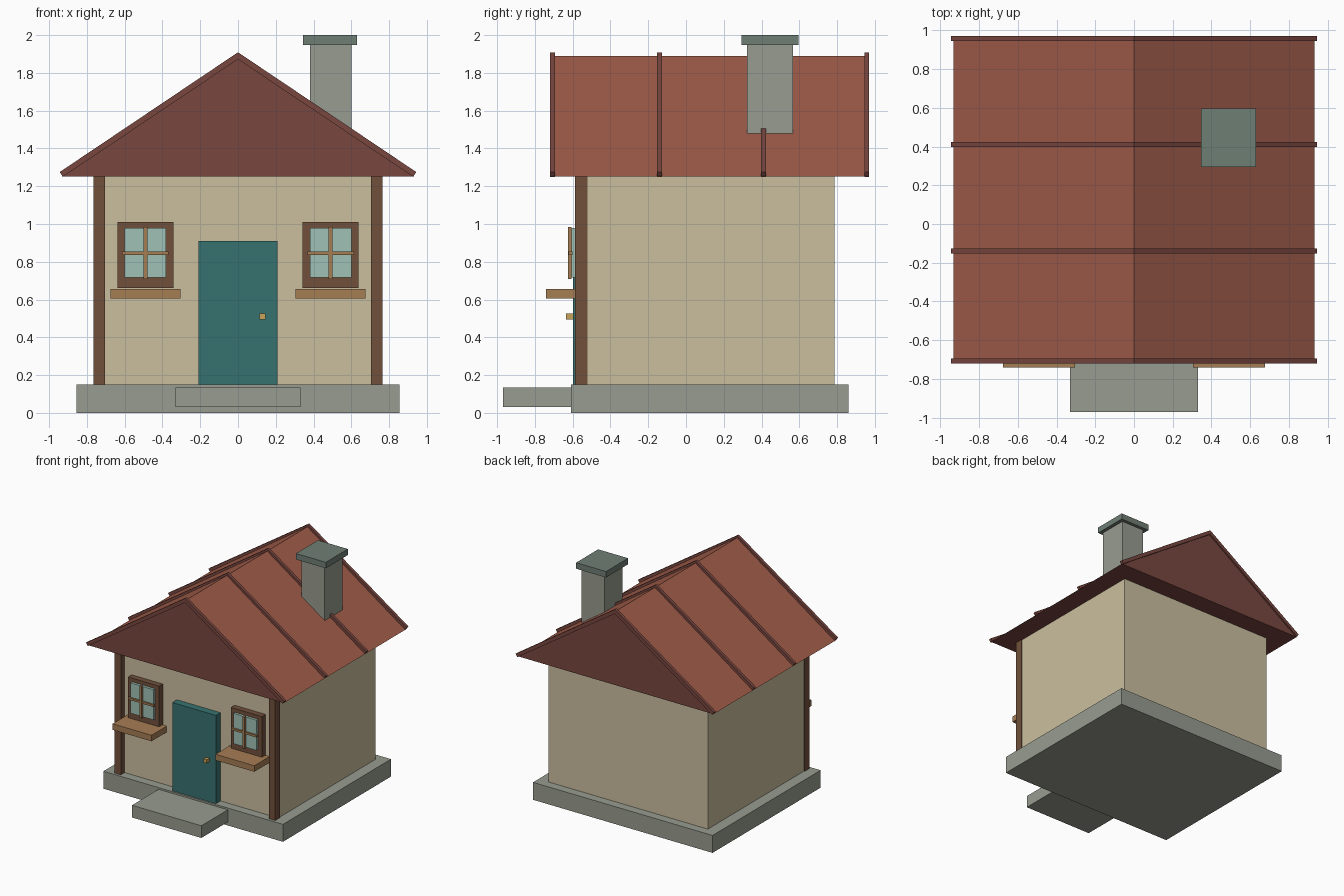
import bpy, bmesh
from mathutils import Vector

if "Cube" in bpy.data.objects:
    bpy.data.objects.remove(bpy.data.objects["Cube"])


def material(name, hex_code):
    mat = bpy.data.materials.new(name)
    rgb = [int(hex_code[i:i + 2], 16) / 255 for i in (0, 2, 4)]
    mat.diffuse_color = [c / 12.92 if c < 0.04 else ((c + 0.055) / 1.055) ** 2.4 for c in rgb] + [1]
    mat.use_nodes = True
    mat.node_tree.nodes["Principled BSDF"].inputs["Base Color"].default_value = mat.diffuse_color
    return mat


STONE = material("stone", "989C90")
CAP = material("cap_stone", "6F7E74")
PLASTER = material("plaster", "CBBF9F")
TIMBER = material("timber", "71503C")
LIGHT_WOOD = material("light_wood", "A67D54")
TEAL = material("teal_paint", "377270")
GLASS = material("glass", "A0C2B6")
BRASS = material("brass", "C9A25A")
TILE = material("roof_tile", "A05C4A")
MAROON = material("roof_trim", "78463F")


def finish(name, bm, *mats):
    bmesh.ops.recalc_face_normals(bm, faces=bm.faces)
    mesh = bpy.data.meshes.new(name)
    bm.to_mesh(mesh)
    bm.free()
    for mat in mats:
        mesh.materials.append(mat)
    obj = bpy.data.objects.new(name, mesh)
    bpy.context.collection.objects.link(obj)
    return obj


def box(name, x, y, z, mat):
    """Box from (min, max) ranges on each axis."""
    bm = bmesh.new()
    bmesh.ops.create_cube(bm, size=1)
    for v in bm.verts:
        v.co = Vector([(r[0] + r[1]) / 2 + c * (r[1] - r[0]) for r, c in zip((x, y, z), v.co)])
    return finish(name, bm, mat)


def extrude_profile(name, points, y0, y1, *mats):
    """Extrude an x-z outline along y."""
    bm = bmesh.new()
    face = bm.faces.new([bm.verts.new((x, y0, z)) for x, z in points])
    ext = bmesh.ops.extrude_face_region(bm, geom=[face])
    moved = [g for g in ext["geom"] if isinstance(g, bmesh.types.BMVert)]
    bmesh.ops.translate(bm, verts=moved, vec=(0, y1 - y0, 0))
    if not face.is_valid or len(bm.faces) == len(points) + 1:
        bm.faces.new([v for v in bm.verts if v not in moved])
    obj = finish(name, bm, *mats)
    return obj


def mirrored(side, a, b):
    return tuple(sorted((side * a, side * b)))


# base and walls
box("foundation", (-0.855, 0.855), (-0.61, 0.86), (0, 0.15), STONE)
box("front_step", (-0.33, 0.33), (-0.97, -0.59), (0.03, 0.135), STONE)
box("walls", (-0.758, 0.758), (-0.535, 0.785), (0.15, 1.26), PLASTER)

# door
box("door", (-0.208, 0.208), (-0.597, -0.53), (0.15, 0.91), TEAL)
box("door_knob", (0.115, 0.145), (-0.635, -0.59), (0.495, 0.525), BRASS)

# corner posts and windows on both sides
for s, tag in ((-1, "left"), (1, "right")):
    box(f"{tag}_post", mirrored(s, 0.705, 0.765), (-0.587, -0.522), (0.15, 1.26), TIMBER)
    box(f"{tag}_window_frame", mirrored(s, 0.342, 0.638), (-0.585, -0.53), (0.66, 1.01), TIMBER)
    box(f"{tag}_window_glass", mirrored(s, 0.38, 0.6), (-0.607, -0.57), (0.717, 0.978), GLASS)
    box(f"{tag}_mullion", mirrored(s, 0.48, 0.5), (-0.625, -0.605), (0.71, 0.985), LIGHT_WOOD)
    box(f"{tag}_glazing_bar", mirrored(s, 0.367, 0.613), (-0.622, -0.602), (0.837, 0.855), LIGHT_WOOD)
    box(f"{tag}_window_sill", mirrored(s, 0.305, 0.675), (-0.742, -0.53), (0.605, 0.657), LIGHT_WOOD)

# roof, slopes in tile and gables in trim colour
roof = extrude_profile("roof", [(-0.932, 1.252), (0.932, 1.252), (0, 1.89)], -0.708, 0.957, MAROON, TILE)
for p in roof.data.polygons:
    p.material_index = 1 if p.normal.z > 0.3 else 0

# roof ribs
rib = [(-0.927, 1.25), (0, 1.872), (0.927, 1.25), (0.944, 1.275), (0, 1.909), (-0.944, 1.275)]
for i, y in enumerate((-0.707, -0.14, 0.41, 0.957)):
    extrude_profile(f"roof_rib_{i + 1}", rib, y - 0.013, y + 0.013, MAROON)

# chimney
box("chimney", (0.38, 0.6), (0.322, 0.567), (1.35, 1.95), STONE)
box("chimney_cap", (0.345, 0.63), (0.295, 0.595), (1.948, 2.0), CAP)
